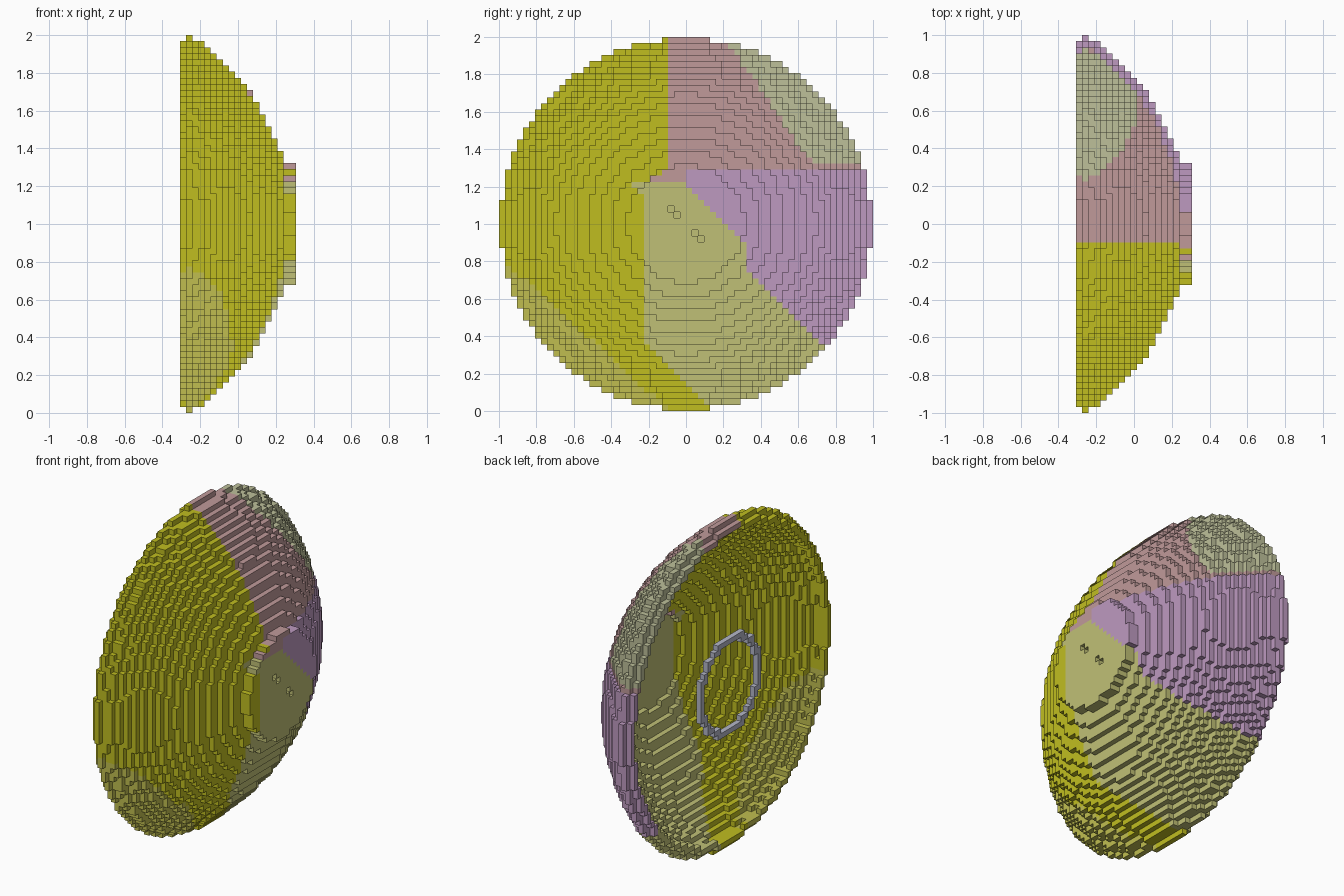
import bpy
import bmesh
import math

cube = bpy.data.objects.get("Cube")
if cube:
    bpy.data.objects.remove(cube, do_unlink=True)

V = 2 / 62            # block size
X0 = -9.5 * V         # open side of the dish
# outer radius of each one-block layer, open rim to crown, in blocks
RADII = [30, 31, 30.4, 30, 29, 28.2, 27.4, 26.4, 25.4, 24.3,
         23.1, 21.8, 20.3, 18.6, 16.6, 14.5, 12.3, 10, 10]


def srgb(r, g, b):
    def lin(c):
        c /= 255
        return c / 12.92 if c <= 0.04045 else ((c + 0.055) / 1.055) ** 2.4
    return (lin(r), lin(g), lin(b), 1)


def material(name, rgb):
    m = bpy.data.materials.new(name)
    m.use_nodes = True
    m.diffuse_color = srgb(*rgb)
    m.node_tree.nodes["Principled BSDF"].inputs["Base Color"].default_value = srgb(*rgb)
    return m


PANELS = [material("yellow", (192, 190, 32)),
          material("pale_olive", (192, 190, 80)),
          material("khaki", (192, 192, 118)),
          material("dusty_pink", (192, 154, 154)),
          material("sage", (190, 192, 154)),
          material("lilac", (190, 154, 192))]
STEEL = material("steel_grey", (180, 183, 200))


def panel(y, z):
    """Index of the painted panel at a point of the dish."""
    if 0.671 * y + 0.741 * (z - 1) < -0.80:
        return 1
    if 0.39 * y + 0.27 * z > 0.62 and z > 1.32:
        return 4
    if z > 1.3 and y > -0.1:
        return 3
    if z > 1.23:
        if y > 0:
            return 5
        return 3 if y > -0.1 - (1.3 - z) * 1.5 else (2 if y > -0.32 and z < 1.24 else 0)
    if y > 0 and y + z > (1.22 if y < 0.32 else 1.09):
        return 5
    if y + z > 0.13 and y > -0.22 - max(0, z - 1.13):
        return 2
    return 0


def ring_cells(layer, inner, outer):
    """Blocks of one layer whose centres lie between two radii."""
    n = math.ceil(outer) + 1
    return {(layer, j, k) for j in range(-n, n) for k in range(-n, n)
            if inner <= math.hypot(j + 0.5, k + 0.5) < outer}


def build_blocks(name, cells, mats, rule):
    """Mesh only the exposed faces of a set of blocks."""
    bm = bmesh.new()
    verts = {}

    def vert(p):
        if p not in verts:
            verts[p] = bm.verts.new((X0 + p[0] * V, p[1] * V, 1 + p[2] * V))
        return verts[p]

    for c in sorted(cells):
        for axis in range(3):
            for side in (0, 1):
                near = list(c)
                near[axis] += 2 * side - 1
                if tuple(near) in cells:
                    continue
                a, b = (axis + 1) % 3, (axis + 2) % 3
                loop = []
                for da, db in ((0, 0), (1, 0), (1, 1), (0, 1)):
                    p = list(c)
                    p[axis] += side
                    p[a] += da
                    p[b] += db
                    loop.append(vert(tuple(p)))
                f = bm.faces.new(loop if side else loop[::-1])
                f.material_index = rule((c[1] + 0.5) * V, 1 + (c[2] + 0.5) * V)
    mesh = bpy.data.meshes.new(name)
    bm.to_mesh(mesh)
    bm.free()
    for m in mats:
        mesh.materials.append(m)
    obj = bpy.data.objects.new(name, mesh)
    bpy.context.collection.objects.link(obj)
    return obj


# stepped hollow dish, closed at the crown
dish = set()
for i, r in enumerate(RADII):
    if i >= 17:
        inner = 0
    elif i == 0:
        inner = r - 1.2
    else:
        inner = RADII[i + 1] - 1.2
    dish |= ring_cells(i, inner, r - 0.2)

# small pits on the crown
top = len(RADII) - 1
for j, k in ((-3, 2), (-2, 1), (1, -2), (2, -3)):
    dish.discard((top, j, k))
build_blocks("dish_shell", dish, PANELS, panel)

# thin ring across the open side
build_blocks("inner_ring", ring_cells(0, 8.2, 9.3), [STEEL], lambda y, z: 0)
